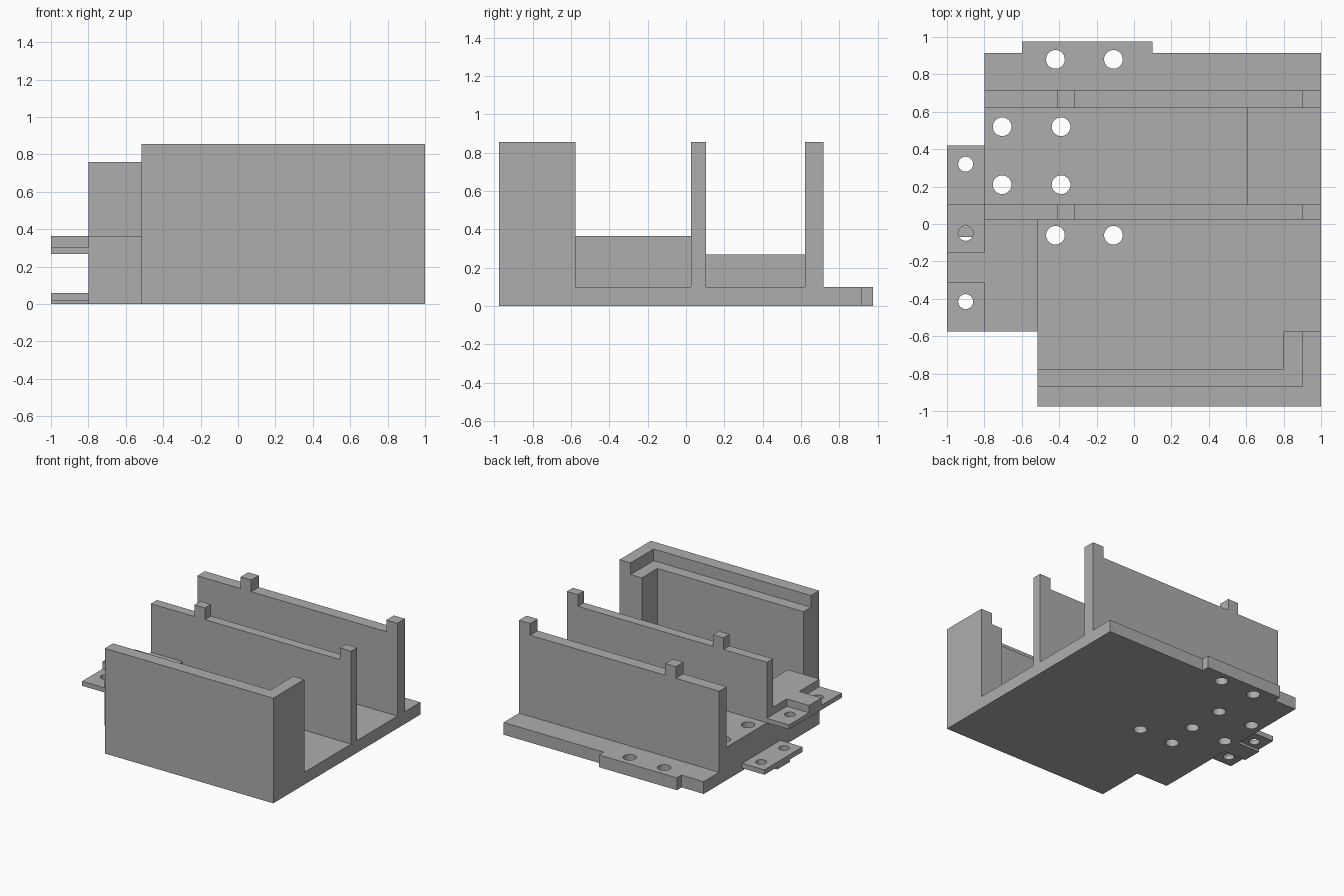
import bpy, bmesh
from mathutils import Matrix

if "Cube" in bpy.data.objects:
    bpy.data.objects.remove(bpy.data.objects["Cube"])

grey = bpy.data.materials.new("plain_grey")
grey.diffuse_color = (0.42, 0.42, 0.42, 1)
grey.use_nodes = True
grey.node_tree.nodes["Principled BSDF"].inputs["Base Color"].default_value = grey.diffuse_color


def prism(name, outline, axis, lo, hi):
    """Extrude a 2D outline: axis 'z' takes (x, y) points, axis 'y' takes (x, z) points."""
    bm = bmesh.new()
    place = (lambda a, b: (a, b, lo)) if axis == 'z' else (lambda a, b: (a, lo, b))
    face = bm.faces.new([bm.verts.new(place(a, b)) for a, b in outline])
    moved = bmesh.ops.extrude_face_region(bm, geom=[face])["geom"]
    step = (0, 0, hi - lo) if axis == 'z' else (0, hi - lo, 0)
    bmesh.ops.translate(bm, vec=step, verts=[v for v in moved if isinstance(v, bmesh.types.BMVert)])
    bmesh.ops.recalc_face_normals(bm, faces=bm.faces)
    return finish(name, bm)


def finish(name, bm):
    mesh = bpy.data.meshes.new(name)
    bm.to_mesh(mesh)
    bm.free()
    mesh.materials.append(grey)
    ob = bpy.data.objects.new(name, mesh)
    bpy.context.collection.objects.link(ob)
    return ob


def box(name, x0, x1, y0, y1, z0, z1):
    return prism(name, [(x0, y0), (x1, y0), (x1, y1), (x0, y1)], 'z', z0, z1)


def combine(target, parts, operation):
    """Apply one exact boolean per part, then remove the part."""
    for part in parts:
        mod = target.modifiers.new("join", 'BOOLEAN')
        mod.operation, mod.solver, mod.object = operation, 'EXACT', part
        graph = bpy.context.evaluated_depsgraph_get()
        mesh = bpy.data.meshes.new_from_object(target.evaluated_get(graph))
        target.modifiers.clear()
        target.data = mesh
        bpy.data.objects.remove(part)


def drill(target, spots, radius, z0, z1):
    cutters = []
    for x, y in spots:
        bm = bmesh.new()
        bmesh.ops.create_cone(bm, cap_ends=True, segments=32, radius1=radius, radius2=radius,
                              depth=z1 - z0, matrix=Matrix.Translation((x, y, (z0 + z1) / 2)))
        cutters.append(finish("hole_cutter", bm))
    combine(target, cutters, 'DIFFERENCE')


# Base plate with the front notch and the rear tab
body = prism("tray_body", [(-0.515, -0.975), (1, -0.975), (1, 0.915), (0.1, 0.915), (0.1, 0.975),
                           (-0.6, 0.975), (-0.6, 0.915), (-0.8, 0.915), (-0.8, -0.575),
                           (-0.515, -0.575)], 'z', 0, 0.1)

# Two divider walls with a middle post and an end post
post_wall = [(-0.8, 0.05), (1, 0.05), (1, 0.855), (0.9, 0.855), (0.9, 0.76), (-0.315, 0.76),
             (-0.315, 0.855), (-0.41, 0.855), (-0.41, 0.76), (-0.8, 0.76)]
parts = [prism("divider_wall", post_wall, 'y', y0, y1) for y0, y1 in ((0.025, 0.103), (0.62, 0.717))]

# L-shaped front wall with a lower inner ledge
parts.append(prism("front_ledge", [(-0.515, -0.975), (1, -0.975), (1, -0.575), (0.8, -0.575),
                                   (0.8, -0.775), (-0.515, -0.775)], 'z', 0.05, 0.76))
parts.append(prism("front_rim", [(-0.515, -0.975), (1, -0.975), (1, -0.575), (0.9, -0.575),
                                 (0.9, -0.87), (-0.515, -0.87)], 'z', 0.7, 0.855))

# Raised floor between the dividers and raised block beside the front bay
parts.append(box("raised_floor", -0.8, 0.61, 0.06, 0.66, 0.05, 0.268))
parts.append(box("raised_block", -0.8, -0.515, -0.575, 0.06, 0.05, 0.365))
combine(body, parts, 'UNION')
drill(body, [(-0.42, 0.88), (-0.11, 0.88), (-0.705, 0.52), (-0.39, 0.52),
             (-0.705, 0.21), (-0.39, 0.21), (-0.42, -0.06), (-0.11, -0.06)], 0.05, -0.1, 0.6)

# Side ears: a thin plate with two holes and a thicker rib in the middle
for name, y0, y1, z0, z1, rib, rib_z0, rib_z1, holes in (
        ("upper_ear", -0.575, 0.103, 0.268, 0.305, (-0.313, -0.153), 0.268, 0.365, (-0.05, -0.415)),
        ("lower_ear", -0.07, 0.42, 0.02, 0.06, (0.095, 0.255), 0, 0.06, (0.32, 0.025))):
    ear = box(name, -1, -0.8, y0, y1, z0, z1)
    combine(ear, [box("ear_rib", -1, -0.8, rib[0], rib[1], rib_z0, rib_z1)], 'UNION')
    drill(ear, [(-0.9, y) for y in holes], 0.04, z0 - 0.1, z1 + 0.1)
